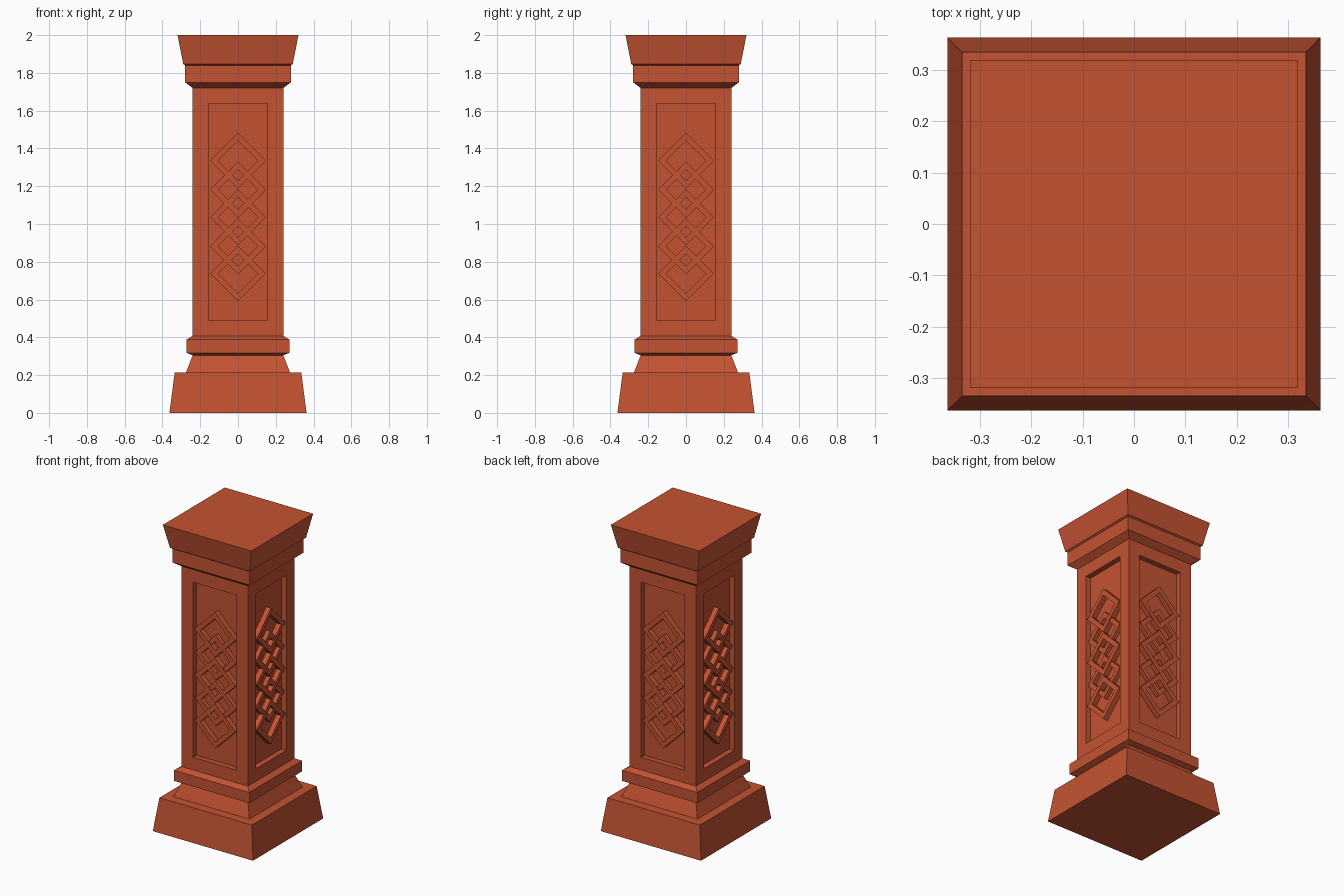
import bpy, bmesh
from math import cos, sin, pi, sqrt
from mathutils import Matrix, Vector

cube = bpy.data.objects.get("Cube")
if cube:
    bpy.data.objects.remove(cube, do_unlink=True)

# Single terracotta colour
terracotta = bpy.data.materials.new("terracotta")
terracotta.use_nodes = True
COLOR = (0.55, 0.086, 0.032, 1)
terracotta.diffuse_color = COLOR
terracotta.node_tree.nodes["Principled BSDF"].inputs["Base Color"].default_value = COLOR


def loft(bm, profile, turn=0.0, closed=False, matrix=Matrix()):
    """Four-sided loft through (radius, height) pairs; capped, or closed into a frame."""
    rings = [[bm.verts.new(matrix @ Vector((r * cos(turn + i * pi / 2),
                                            r * sin(turn + i * pi / 2), h)))
              for i in range(4)] for r, h in profile]
    pairs = list(zip(rings, rings[1:]))
    if closed:
        pairs.append((rings[-1], rings[0]))
    else:
        bm.faces.new(rings[0][::-1])
        bm.faces.new(rings[-1])
    for a, b in pairs:
        for i in range(4):
            j = (i + 1) % 4
            bm.faces.new((a[i], a[j], b[j], b[i]))


def finish(bm, name):
    bmesh.ops.recalc_face_normals(bm, faces=bm.faces)
    mesh = bpy.data.meshes.new(name)
    bm.to_mesh(mesh)
    bm.free()
    mesh.materials.append(terracotta)
    obj = bpy.data.objects.new(name, mesh)
    bpy.context.collection.objects.link(obj)
    return obj


# Pillar: plinth, sloped foot, lower band, shaft, upper band, flared cap
SHAFT_BOTTOM, SHAFT_TOP, SHAFT_HALF, RECESS = 0.408, 1.72, 0.24, 0.035
outline = [(0.363, 0), (0.335, 0.215), (0.275, 0.215), (0.24, 0.305),
           (0.272, 0.318), (0.272, 0.388), (SHAFT_HALF, SHAFT_BOTTOM),
           (SHAFT_HALF, SHAFT_TOP), (0.28, 1.75), (0.28, 1.84),
           (0.29, 1.847), (0.32, 2.0)]
bm = bmesh.new()
loft(bm, [(half * sqrt(2), z) for half, z in outline], turn=pi / 4)
bmesh.ops.recalc_face_normals(bm, faces=bm.faces)

# Recessed panel on each side of the shaft
sides = [f for f in bm.faces if f.calc_center_median().z > 1
         and max(e.calc_length() for e in f.edges) > 1]
bmesh.ops.inset_individual(bm, faces=sides, thickness=0.083, use_even_offset=True)
for panel in bmesh.ops.extrude_discrete_faces(bm, faces=sides)["faces"]:
    panel.normal_update()
    bmesh.ops.translate(bm, verts=panel.verts, vec=-panel.normal * RECESS)
finish(bm, "pillar")

# Chain of overlapping diamond frames in every panel
OUTER, INNER = 0.148, 0.105
for k, side in enumerate(("front", "left", "back", "right")):
    bm = bmesh.new()
    for n, z in enumerate((1.335, 1.182, 1.036, 0.882, 0.738)):
        height = 0.034 if n % 2 == 0 else 0.028
        place = (Matrix.Rotation(k * pi / 2, 4, "Z")
                 @ Matrix.Translation((0, RECESS - SHAFT_HALF, z))
                 @ Matrix.Rotation(pi / 2, 4, "X"))
        loft(bm, [(OUTER, -0.005), (OUTER, height), (INNER, height), (INNER, -0.005)],
             closed=True, matrix=place)
    finish(bm, side + "_diamond_lattice")
